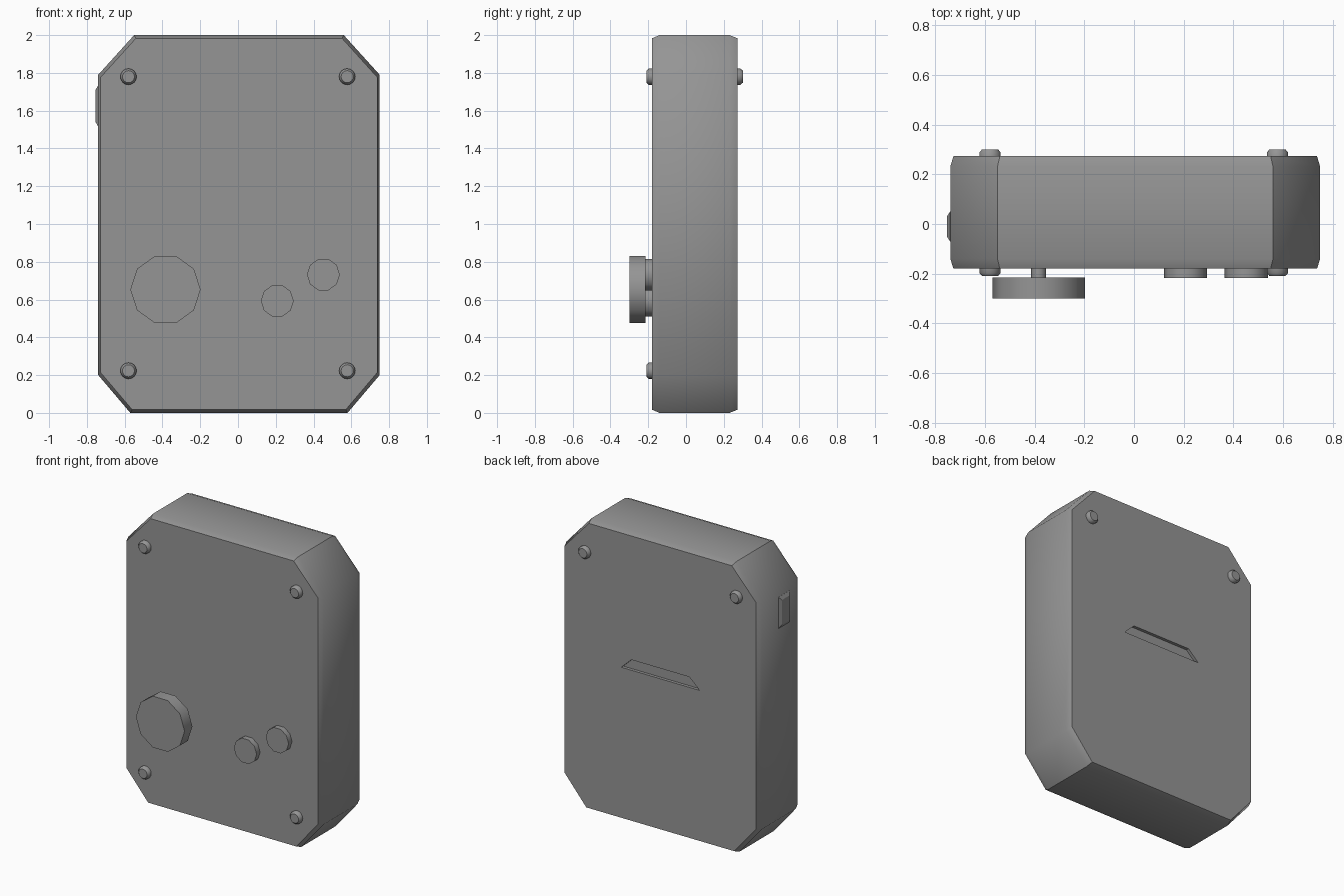
import bpy, bmesh
from math import cos, sin, tau, radians

if "Cube" in bpy.data.objects:
    bpy.data.objects.remove(bpy.data.objects["Cube"])

grey = bpy.data.materials.new("dark_grey")
grey.diffuse_color = (0.3, 0.3, 0.3, 1)
grey.use_nodes = True
grey.node_tree.nodes["Principled BSDF"].inputs["Base Color"].default_value = grey.diffuse_color


def loft(name, rings, smooth=None):
    """Skin equal-length rings of points and cap both ends."""
    bm = bmesh.new()
    loops = [[bm.verts.new(p) for p in ring] for ring in rings]
    n = len(loops[0])
    for a, b in zip(loops, loops[1:]):
        for i in range(n):
            j = (i + 1) % n
            bm.faces.new((a[i], a[j], b[j], b[i]))
    bm.faces.new(loops[0])
    bm.faces.new(loops[-1])
    bmesh.ops.recalc_face_normals(bm, faces=bm.faces)
    me = bpy.data.meshes.new(name)
    bm.to_mesh(me)
    bm.free()
    me.materials.append(grey)
    ob = bpy.data.objects.new(name, me)
    bpy.context.collection.objects.link(ob)
    if smooth:
        bpy.ops.object.select_all(action='DESELECT')
        ob.select_set(True)
        bpy.context.view_layer.objects.active = ob
        bpy.ops.object.shade_smooth_by_angle(angle=radians(smooth))
    return ob


def disc(name, x, z, sides, profile, smooth=45):
    """Turned part along y; profile is a list of (radius, y)."""
    return loft(name, [[(x + r * cos(tau * i / sides), y, z + r * sin(tau * i / sides))
                        for i in range(sides)] for r, y in profile], smooth)


# Case: octagonal outline with narrow bevels front and back
outline = [(-0.57, 0), (0.58, 0), (0.75, 0.2), (0.75, 1.79),
           (0.56, 2), (-0.55, 2), (-0.74, 1.79), (-0.74, 0.2)]


def case_ring(y, s):
    return [(0.005 + (x - 0.005) * s, y, 1 + (z - 1) * s) for x, z in outline]


case = loft("case", [case_ring(-0.18, 0.983), case_ring(-0.14, 1),
                     case_ring(0.231, 1), case_ring(0.273, 0.983)], 41)

# Slot in the back, cut with a trapezoid
slot = [(-0.295, 1.056), (0.303, 1.056), (0.227, 1.128), (-0.217, 1.128)]
cutter = loft("slot_cutter", [[(x, y, z) for x, z in slot] for y in (0.252, 0.35)])
cutter.hide_render = True
cutter.hide_set(True)
cut = case.modifiers.new("slot", 'BOOLEAN')
cut.operation = 'DIFFERENCE'
cut.solver = 'EXACT'
cut.object = cutter
bpy.context.view_layer.objects.active = case
case.select_set(True)
bpy.ops.object.modifier_apply(modifier=cut.name)
bpy.data.objects.remove(cutter)

# Screws: four on the front, two on the back
for x in (-0.58, 0.578):
    for z in (0.223, 1.78):
        disc("front_screw", x, z, 16,
             [(0.043, -0.17), (0.043, -0.197), (0.032, -0.21)])
    disc("back_screw", x, 1.78, 16,
         [(0.043, 0.265), (0.043, 0.288), (0.032, 0.301)])

# Direction pad on its stem
disc("direction_pad", -0.384, 0.653, 10, [(0.186, -0.215), (0.186, -0.3)])
disc("pad_stem", -0.384, 0.653, 10, [(0.03, -0.17), (0.03, -0.22)])

# Two round buttons
for x, z in ((0.208, 0.593), (0.452, 0.732)):
    disc("button", x, z, 10, [(0.087, -0.17), (0.087, -0.218)])

# Side switch on the left
loft("side_switch", [[(x, -0.01 + sy * hy, 1.625 + sz * hz)
                      for sy, sz in ((-1, -1), (1, -1), (1, 1), (-1, 1))]
                     for x, hy, hz in ((-0.73, 0.06, 0.108), (-0.741, 0.06, 0.108),
                                       (-0.754, 0.04, 0.085))])
